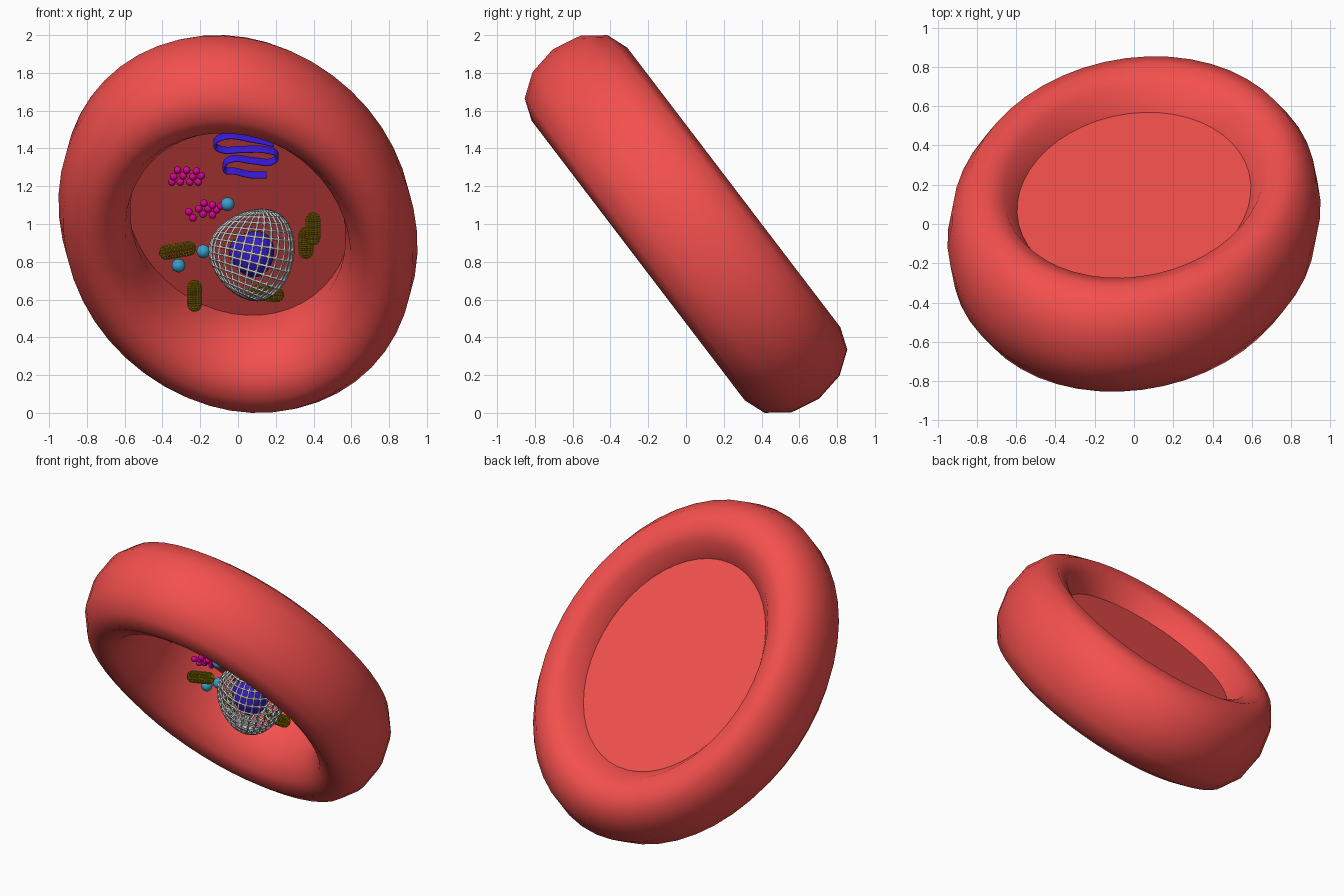
import bpy, bmesh, math
from mathutils import Matrix, Vector

if "Cube" in bpy.data.objects:
    bpy.data.objects.remove(bpy.data.objects["Cube"])

# tilted frame of the cell: x, v (up the slope), n (towards the front opening)
C, S = 0.795, 0.606
FRAME = Matrix(((1, 0, 0, 0), (0, -S, -C, 0), (0, C, -S, 1), (0, 0, 0, 1)))


def material(name, rgb):
    m = bpy.data.materials.new(name)
    m.diffuse_color = (*rgb, 1)
    m.use_nodes = True
    m.node_tree.nodes["Principled BSDF"].inputs["Base Color"].default_value = m.diffuse_color
    return m


RED = material("membrane_red", (0.9, 0.08, 0.075))
BLUE = material("core_blue", (0.04, 0.01, 0.7))
CYAN = material("vesicle_blue", (0.04, 0.35, 0.6))
PINK = material("magenta", (0.7, 0.0, 0.3))
OLIVE = material("olive_yellow", (0.28, 0.22, 0.0))
GREY = material("net_grey", (0.6, 0.6, 0.6))


def local(x, z, n=0.05):
    """Frame coordinates of a point seen at (x, z) from the front."""
    return Vector((x, (z - 1 + S * n) / C, n))


def world(x, z, n=0.05):
    return FRAME @ local(x, z, n)


def finish(name, bm, mat):
    me = bpy.data.meshes.new(name)
    bm.to_mesh(me)
    bm.free()
    ob = bpy.data.objects.new(name, me)
    bpy.context.collection.objects.link(ob)
    me.materials.append(mat)
    return ob


def smooth(bm):
    for f in bm.faces:
        f.smooth = True


# cell ring: stretched torus, closed at the back by a flat membrane
bm = bmesh.new()
U, V = 48, 12
grid = []
for i in range(U):
    a = 2 * math.pi * i / U
    row = []
    for j in range(V):
        b = 2 * math.pi * j / V
        r = 1 + 0.25 * math.cos(b)
        row.append(bm.verts.new((r * math.cos(a), r * math.sin(a), 0.25 * math.sin(b))))
    grid.append(row)
for i in range(U):
    for j in range(V):
        k, l = (i + 1) % U, (j + 1) % V
        bm.faces.new((grid[i][j], grid[k][j], grid[k][l], grid[i][l]))
smooth(bm)
bm.faces.new([grid[i][7] for i in range(U)])
bm.transform(FRAME @ Matrix.Rotation(math.radians(15.8), 4, 'Z')
             @ Matrix.Diagonal((0.744, 0.945, 1.275, 1)))
finish("cell_membrane", bm, RED)


# nucleus: wire net around a core
def rounded_blob(size):
    b = bmesh.new()
    bmesh.ops.create_uvsphere(b, u_segments=28, v_segments=16, radius=1)
    for v in b.verts:
        t = 1 + 0.22 * v.co.x
        v.co = Vector((v.co.x * size[0], v.co.y * size[1] * t, v.co.z * size[2] * t))
    b.transform(Matrix.Translation((0.07, 0.03, 0.845))
                @ Matrix.Rotation(math.radians(12), 4, 'Y'))
    smooth(b)
    return b


net = finish("nucleus_net", rounded_blob((0.22, 0.20, 0.235)), GREY)
w = net.modifiers.new("wire", 'WIREFRAME')
w.thickness = 0.014
finish("nucleus_core", rounded_blob((0.12, 0.11, 0.12)), BLUE)


# small round bodies
def balls(name, points, radius, mat):
    b = bmesh.new()
    for x, z in points:
        bmesh.ops.create_uvsphere(b, u_segments=20, v_segments=12, radius=radius,
                                  matrix=Matrix.Translation(world(x, z)))
    smooth(b)
    finish(name, b, mat)


balls("vesicles", [(-0.055, 1.105), (-0.183, 0.855), (-0.315, 0.78)], 0.036, CYAN)
balls("ribosomes_upper", [(-0.35, 1.222), (-0.305, 1.222), (-0.255, 1.222), (-0.21, 1.222),
                          (-0.34, 1.25), (-0.29, 1.255), (-0.24, 1.25), (-0.195, 1.255),
                          (-0.32, 1.285), (-0.272, 1.285), (-0.22, 1.28)], 0.02, PINK)
balls("ribosomes_lower", [(-0.26, 1.065), (-0.238, 1.032), (-0.208, 1.08), (-0.185, 1.052),
                          (-0.18, 1.11), (-0.158, 1.08), (-0.135, 1.048), (-0.135, 1.1),
                          (-0.112, 1.075), (-0.09, 1.095)], 0.02, PINK)


# mitochondria: capsule-shaped wire bodies
def mitochondrion(index, x, z, length, angle):
    b = bmesh.new()
    r = 0.036
    bmesh.ops.create_uvsphere(b, u_segments=14, v_segments=9, radius=r)
    top = [e for e in b.edges if e.verts[0].co.z * e.verts[1].co.z < -1e-9]
    bmesh.ops.subdivide_edges(b, edges=top, cuts=8, use_grid_fill=True)
    h = length / 2 - r
    zmax = min(abs(v.co.z) for e in top if e.is_valid for v in e.verts)
    lim = r * math.sin(math.pi / 18) + 1e-4
    for v in b.verts:
        t = max(-1, min(1, v.co.z / lim))
        v.co.z += h * t
    b.transform(Matrix.Translation(world(x, z))
                @ Matrix.Rotation(math.radians(angle), 4, 'Y'))
    ob = finish("mitochondrion_%d" % index, b, OLIVE)
    ob.modifiers.new("wire", 'WIREFRAME').thickness = 0.009


for i, m in enumerate([(-0.32, 0.86, 0.19, 80), (-0.23, 0.62, 0.16, 0), (0.397, 0.975, 0.165, 0),
                       (0.36, 0.90, 0.16, 0), (0.15, 0.63, 0.18, 95)]):
    mitochondrion(i + 1, *m)

# folded ribbon
cu = bpy.data.curves.new("folded_ribbon", 'CURVE')
cu.dimensions = '3D'
path = [(0.19, 1.425), (0.1, 1.445), (-0.1, 1.455), (-0.122, 1.42), (-0.09, 1.395), (0.02, 1.395),
        (0.16, 1.39), (0.205, 1.37), (0.19, 1.335), (0.08, 1.335), (-0.03, 1.345), (-0.07, 1.32),
        (-0.065, 1.285), (-0.02, 1.28), (0.06, 1.262), (0.15, 1.26)]
sp = cu.splines.new('BEZIER')
sp.bezier_points.add(len(path) - 1)
for p, (x, z) in zip(sp.bezier_points, path):
    p.co = local(x, z)
    p.handle_left_type = p.handle_right_type = 'AUTO'
cu.dimensions = '2D'
cu.fill_mode = 'NONE'
cu.extrude = 0.02
cu.bevel_depth = 0.007
cu.bevel_resolution = 2
cu.resolution_u = 6
cu.materials.append(BLUE)
ribbon = bpy.data.objects.new("folded_ribbon", cu)
bpy.context.collection.objects.link(ribbon)
# a 2D curve is flat, so the object carries the depth
ribbon.matrix_world = FRAME @ Matrix.Translation((0, 0, 0.05))
